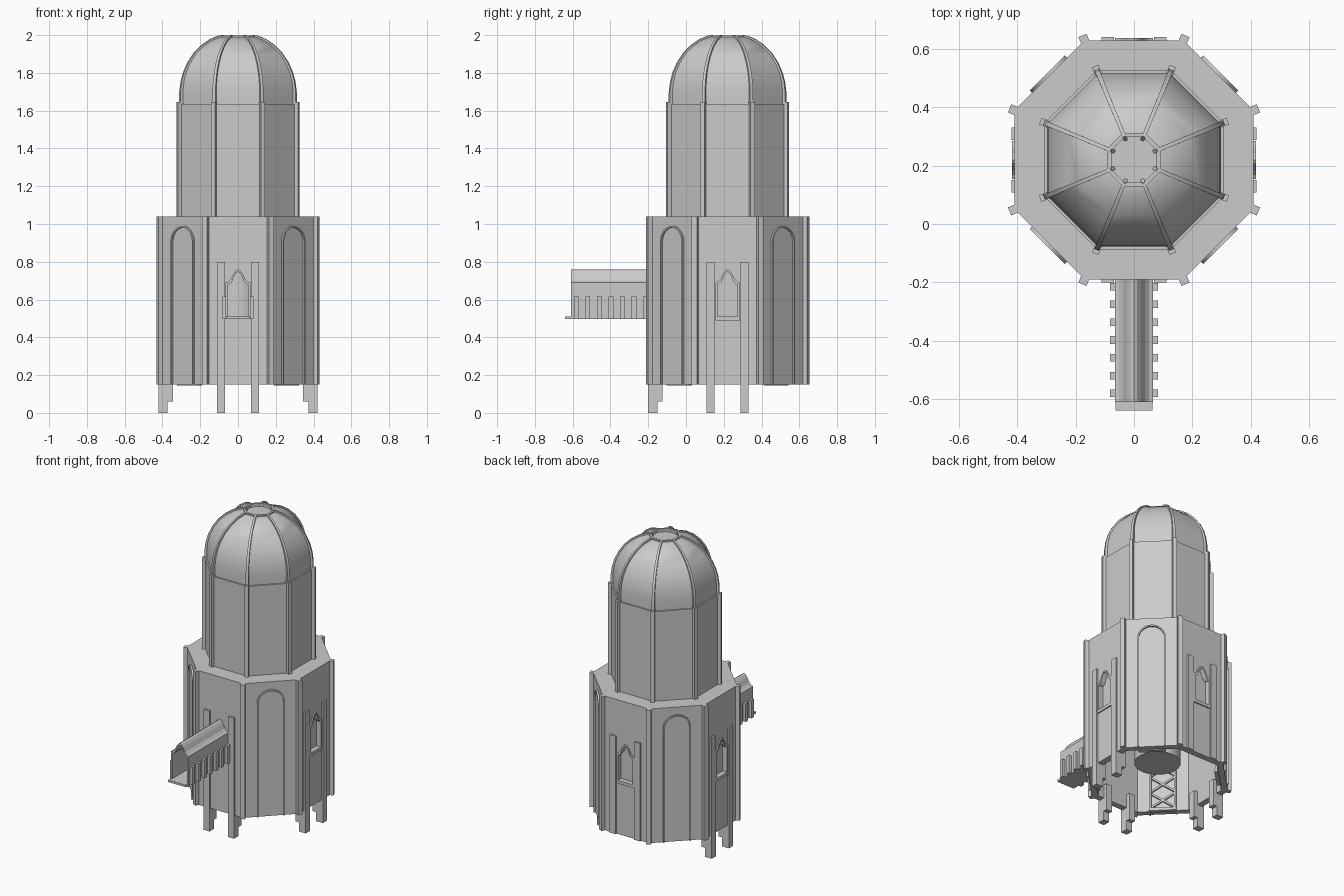
import bpy, bmesh, math
from mathutils import Matrix

if "Cube" in bpy.data.objects:
    bpy.data.objects.remove(bpy.data.objects["Cube"])

CY = 0.22                      # tower axis in y
C8 = math.cos(math.pi / 8)
FRONT, RIGHT, BACK, LEFT = -90, 0, 90, 180


def finish(name, bm, smooth=False):
    bmesh.ops.recalc_face_normals(bm, faces=bm.faces)
    me = bpy.data.meshes.new(name)
    bm.to_mesh(me)
    bm.free()
    ob = bpy.data.objects.new(name, me)
    bpy.context.collection.objects.link(ob)
    if smooth:
        bpy.ops.object.select_all(action='DESELECT')
        ob.select_set(True)
        bpy.context.view_layer.objects.active = ob
        bpy.ops.object.shade_smooth_by_angle(angle=math.radians(30))
    return ob


def side(angle):
    """Local x = outward, y = sideways, z = up, around the tower axis."""
    return Matrix.Translation((0, CY, 0)) @ Matrix.Rotation(math.radians(angle), 4, 'Z')


def lathe8(name, profile, smooth=False, closed=False):
    """Octagonal body from (apothem, z) pairs."""
    bm = bmesh.new()
    rings = []
    for r, z in profile:
        rings.append([bm.verts.new((r / C8 * math.cos(math.pi / 8 + k * math.pi / 4),
                                    CY + r / C8 * math.sin(math.pi / 8 + k * math.pi / 4), z))
                      for k in range(8)])
    n = len(rings)
    for i in range(n if closed else n - 1):
        a, b = rings[i], rings[(i + 1) % n]
        for k in range(8):
            j = (k + 1) % 8
            bm.faces.new((a[k], a[j], b[j], b[k]))
    if not closed:
        bm.faces.new(rings[0])
        bm.faces.new(rings[-1])
    return finish(name, bm, smooth)


def box(name, angle, out, lat, z):
    bm = bmesh.new()
    m = (side(angle) @ Matrix.Translation((sum(out) / 2, sum(lat) / 2, sum(z) / 2))
         @ Matrix.Diagonal((out[1] - out[0], lat[1] - lat[0], z[1] - z[0], 1)))
    bmesh.ops.create_cube(bm, size=1, matrix=m)
    return finish(name, bm)


def plate(name, angle, pts, out):
    """Outline of (sideways, z) points extruded outward over the range out."""
    bm = bmesh.new()
    f = bm.faces.new([bm.verts.new((out[0], u, z)) for u, z in pts])
    r = bmesh.ops.extrude_face_region(bm, geom=[f])
    bmesh.ops.translate(bm, vec=(out[1] - out[0], 0, 0),
                        verts=[v for v in r['geom'] if isinstance(v, bmesh.types.BMVert)])
    bmesh.ops.transform(bm, matrix=side(angle), verts=bm.verts)
    return finish(name, bm)


def ogee(w, z0, drop=0.0):
    half = [(w, z0), (w, .69 - drop), (w * .8, .695 - drop), (w * .57, .71 - drop),
            (w * .36, .738 - drop), (w * .16, .755 - drop)]
    return half + [(0, .76 - drop)] + [(-u, z) for u, z in reversed(half)]


def arch(w, z0, top):
    return ([(w, z0)] + [(w * math.cos(t * math.pi / 16), top - w + w * math.sin(t * math.pi / 16))
                         for t in range(17)] + [(-w, z0)])


# hollow lower storey and solid upper storey
base = lathe8("lower_storey", [(.41, .15), (.41, 1.04), (.001, 1.04), (.001, 1.0), (.37, 1.0), (.37, .15)],
              closed=True)
lathe8("upper_storey", [(.307, 1.03), (.307, 1.635)])

# doorway and pointed niches cut in the four main faces
for a in (FRONT, RIGHT, BACK, LEFT):
    cutter = plate("niche_cutter", a, ogee(.053, .51, .012), (.30 if a == FRONT else .385, .5))
    cutter.hide_render = True
    mod = base.modifiers.new("niche", 'BOOLEAN')
    mod.object = cutter
    mod.solver = 'EXACT'
    bpy.context.view_layer.objects.active = base
    bpy.ops.object.modifier_apply(modifier=mod.name)
    bpy.data.objects.remove(cutter)

# corner posts on both storeys
for k in range(8):
    a = 22.5 + 45 * k
    box("lower_corner_post", a, (.425, .462), (-.015, .015), (.15, 1.04))
    box("upper_corner_post", a, (.318, .348), (-.012, .012), (1.04, 1.645))

# dome with raised corner ribs and a sunken cap
dome = [(.298, 1.63), (.298, 1.70), (.293, 1.75), (.281, 1.80), (.260, 1.85), (.228, 1.90),
        (.190, 1.94), (.145, 1.971), (.10, 1.989)]
lathe8("dome", dome + [(.085, 1.99), (.08, 1.978), (.002, 1.978)], smooth=True)
for k in range(8):
    bm = bmesh.new()
    prev = None
    for i, (r, z) in enumerate(dome + [(.08, 1.99)]):
        t = i / len(dome)
        w, R = .009 - .003 * t, r / C8
        lift_r, lift_z = .012 * (1 - t), .010 * t
        row = [bm.verts.new(p) for p in ((R - .015, -w, z - .01), (R + lift_r, -w, z + lift_z),
                                         (R + lift_r, w, z + lift_z), (R - .015, w, z - .01))]
        if prev:
            for s in range(4):
                bm.faces.new((prev[s], prev[(s + 1) % 4], row[(s + 1) % 4], row[s]))
        else:
            bm.faces.new(row)
        prev = row
    bm.faces.new(prev)
    bmesh.ops.transform(bm, matrix=side(22.5 + 45 * k), verts=bm.verts)
    finish("dome_rib", bm, True)
lathe8("dome_ring", [(.092, 1.98), (.092, 1.998), (.078, 1.998), (.078, 1.97)], closed=True)

# paired pilasters; those in front and at the sides run down as legs
for a in (FRONT, RIGHT, BACK, LEFT):
    for s in (-1, 1):
        lat = (s * .09 - .0215, s * .09 + .0215)
        box("pilaster", a, (.40 if a == BACK else .372, .421), lat, (.15 if a == BACK else 0, .80))
        if a != BACK:
            box("leg_bracket", a, (.345, .375), lat, (.06, .24))
    if a != FRONT:
        plate("niche_frame", a, ogee(.065, .5) + ogee(.053, .5, .012)[::-1], (.40, .418))
        box("niche_sill", a, (.40, .418), (-.065, .065), (.49, .51))

# arched frames outside and lattice screens inside the diagonal faces
for a in (-45, 45, 135, 225):
    plate("arch_frame", a, arch(.085, .15, .99) + arch(.076, .15, .981)[::-1], (.40, .421))
    for s in (-1, 1):
        box("screen_edge", a, (.355, .372), (s * .075 - .006, s * .075 + .006), (.15, .93))
    box("screen_sill", a, (.35, .375), (-.082, .082), (.145, .165))
    for i in range(7):
        z0 = .165 + i * .11
        for s in (-1, 1):
            plate("screen_bar", a, [(-s * .07, z0), (-s * .07, z0 + .014),
                                    (s * .07, z0 + .11), (s * .07, z0 + .096)], (.358, .372))

# central shaft inside
bm = bmesh.new()
bmesh.ops.create_cone(bm, cap_ends=True, segments=32, radius1=.14, radius2=.14, depth=.75,
                      matrix=Matrix.Translation((0, CY, .645)))
finish("central_shaft", bm, True)

# covered walkway with side ribs
plate("walkway_shell", FRONT, ogee(.065, .5) + ogee(.054, .5, .012)[::-1], (.385, .83))
box("walkway_floor", FRONT, (.385, .86), (-.064, .064), (.497, .511))
for i in range(7):
    d = .435 + i * .061
    for s in (-1, 1):
        lat = sorted((s * .06, s * .083))
        box("walkway_rib", FRONT, (d - .013, d + .013), lat, (.497, .617))
